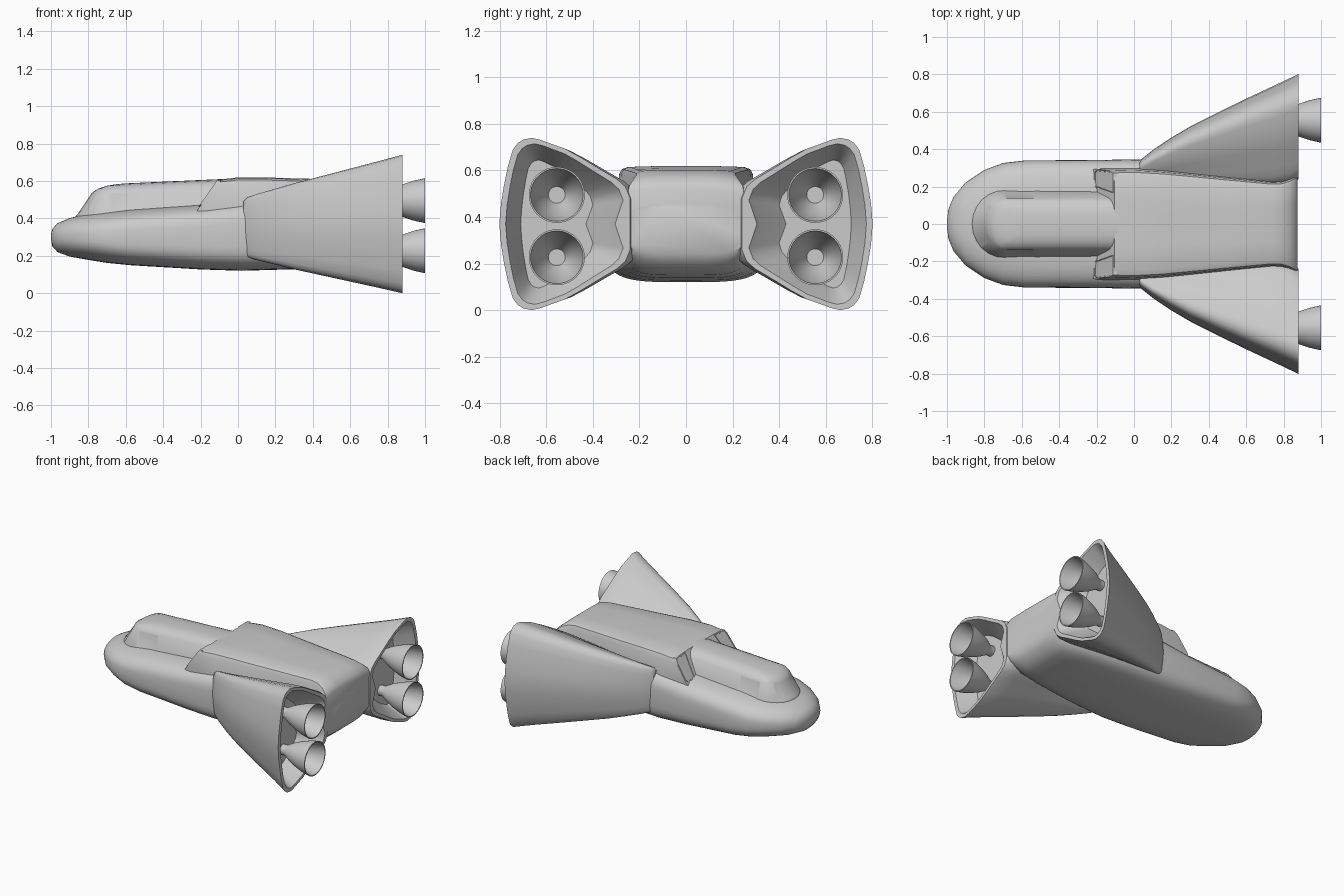
import bpy, bmesh, math

if "Cube" in bpy.data.objects:
    bpy.data.objects.remove(bpy.data.objects["Cube"])

grey = bpy.data.materials.new("hull_grey")
grey.diffuse_color = (0.6, 0.6, 0.6, 1)
grey.use_nodes = True
grey.node_tree.nodes["Principled BSDF"].inputs["Base Color"].default_value = grey.diffuse_color


def finish(bm, name, angle=40):
    bmesh.ops.recalc_face_normals(bm, faces=bm.faces)
    me = bpy.data.meshes.new(name)
    bm.to_mesh(me)
    bm.free()
    me.materials.append(grey)
    for p in me.polygons:
        p.use_smooth = True
    me.set_sharp_from_angle(angle=math.radians(angle))
    ob = bpy.data.objects.new(name, me)
    bpy.context.collection.objects.link(ob)
    return ob


def loft(rings):
    """Skin a list of equal-length closed rings and cap both ends."""
    bm = bmesh.new()
    rows = [[bm.verts.new(p) for p in r] for r in rings]
    n = len(rows[0])
    for a, b in zip(rows, rows[1:]):
        for i in range(n):
            j = (i + 1) % n
            bm.faces.new((a[i], a[j], b[j], b[i]))
    bm.faces.new(rows[0])
    bm.faces.new(rows[-1])
    return bm


def superellipse(x, hw, lo, hi, e=3.0, n=56):
    pts = []
    for i in range(n):
        a = 2 * math.pi * i / n
        c, s = math.cos(a), math.sin(a)
        pts.append((x, hw * math.copysign(abs(c) ** (2 / e), c),
                    (lo + hi) / 2 + (hi - lo) / 2 * math.copysign(abs(s) ** (2 / e), s)))
    return pts


# Lower hull with rounded nose: x, half width, bottom, top, squareness
hull = [(-1, .02, .285, .315, 2), (-.992, .08, .248, .345, 2.1), (-.965, .145, .22, .374, 2.2),
        (-.9, .222, .196, .402, 2.4), (-.8, .289, .178, .426, 2.6), (-.7, .326, .162, .438, 2.9),
        (-.58, .34, .15, .45, 3.2), (-.2, .342, .127, .475, 3.7), (.02, .346, .12, .5, 3.9),
        (.3, .33, .128, .52, 4.2), (.6, .29, .138, .52, 4.5), (.76, .265, .15, .52, 4.5),
        (.81, .26, .172, .5, 4), (.85, .262, .205, .48, 4), (.875, .262, .245, .45, 4)]
finish(loft([superellipse(*s) for s in hull]), "lower_hull")


# Cabin: stacked U-shaped outlines, tilted up to the rear
def cabin_outline(z, front, hw):
    cx = max(-.69, front + .05)
    half = [(.1, hw), (-.25, hw), (-.53, hw), (cx, hw)]
    half += [(cx - (cx - front) * math.cos(math.radians(a)), hw * math.sin(math.radians(a)))
             for a in (75, 60, 45, 30, 15)]
    flat = half + [(front, 0)] + [(x, -y) for x, y in reversed(half)]
    return [(x, y, z + .045 * (x + .87)) for x, y in flat]


cabin = [(.36, -.875, .19), (.415, -.865, .182), (.53, -.785, .138), (.553, -.75, .118),
         (.567, -.70, .09), (.573, -.65, .055), (.575, -.6, .02)]
bm = loft([cabin_outline(*c) for c in cabin])
bmesh.ops.recalc_face_normals(bm, faces=bm.faces)
# Side windows and windscreen as very shallow inset faces
flank = [f for f in bm.faces if len(f.verts) == 4 and .44 < f.calc_center_median().z < .52]
side_win = [f for f in flank if -.68 < f.calc_center_median().x < -.56]
screen = [f for f in flank if f.calc_center_median().x < -.78]
bmesh.ops.inset_individual(bm, faces=side_win, thickness=.012, depth=-.002)
if screen:
    bmesh.ops.inset_region(bm, faces=screen, thickness=.012, depth=-.002)
finish(bm, "cabin")


# Upper body behind the cabin: x, width factor, top height, front slant
def upper_ring(x, w, top, slant=0):
    half = [(.27 if slant else .312, .36), (.298, .46), (.287, top - .035), (.276, top - .014),
            (.25, top - .004), (.12, top)]
    ring = half + [(-y, z) for y, z in reversed(half)]
    return [(x + slant * (z - .6), y * w, z) for y, z in ring]


upper = [(-.108, .99, .607, .7), (0, 1, .619), (.15, .97, .619), (.3, .92, .614),
         (.5, .85, .609), (.74, .77, .602), (.79, .78, .592), (.83, .82, .575),
         (.86, .88, .55), (.875, .9, .52)]
finish(loft([upper_ring(*u) for u in upper]), "upper_body")

# Slanted intake frames on the front shoulders of the upper body: y, z
mouth_shape = [(.275, .46), (.29, .475), (.283, .578), (.272, .602), (.165, .602), (.2, .46)]
for s in (1, -1):
    rings = [[(-.108 + dx + .7 * (z - .6), s * y, z) for y, z in mouth_shape]
             for dx in (-.007, .015)]
    bm = loft(rings)
    bmesh.ops.recalc_face_normals(bm, faces=bm.faces)
    caps = [f for f in bm.faces if len(f.verts) == 6]
    mouth = min(caps, key=lambda f: f.calc_center_median().x)
    bmesh.ops.inset_region(bm, faces=[mouth], thickness=.006)
    bmesh.ops.inset_region(bm, faces=[mouth], thickness=.001, depth=-.004)
    finish(bm, "intake_" + ("left" if s > 0 else "right"), 25)

# Flared engine pods: section at the tail (lower half, mirrored about z = .37)
half = [(.2, .26), (.222, .21), (.26, .178), (.31, .15), (.36, .122), (.43, .082), (.5, .046),
        (.56, .026), (.61, .009), (.65, 0), (.69, .007), (.715, .022), (.738, .05), (.76, .12),
        (.778, .2), (.792, .28)]
section = [(.2, .37)] + half + [(.8, .37)] + [(y, .74 - z) for y, z in reversed(half)]


def pod_ring(s, x, y0, y1, h, zc=.37, dent=0):
    k = (y1 - y0) / .6
    return [(x, s * (y0 + (y - .2) * k + (dent if i == 0 else 0)),
             zc + (z - .37) * h / .37) for i, (y, z) in enumerate(section)]


# Stations: x, inner y, outer y, half height
pod = [(.03, .2, .335, .14), (.05, .2, .355, .16), (.1, .2, .395, .176), (.2, .2, .462, .203),
       (.3, .2, .521, .23), (.45, .2, .597, .266), (.6, .2, .67, .302), (.75, .2, .74, .338),
       (.83, .21, .778, .358), (.88, .24, .802, .37)]
for s in (1, -1):
    rings = [pod_ring(s, x, yi, yo, h, .352 + .018 * (x - .03) / .85) for x, yi, yo, h in pod]
    rings += [pod_ring(s, .88, .27, .775, .345, dent=.035),     # rim
              pod_ring(s, .86, .285, .765, .332, dent=.035),
              pod_ring(s, .745, .40, .71, .275, dent=.03)]      # recess floor
    tag = "left" if s > 0 else "right"
    finish(loft(rings), "engine_pod_" + tag)

    # Two rocket bells per pod: x, radius
    bell = [(.73, .036), (.775, .036), (.795, .046), (.83, .066), (.88, .087), (.94, .107),
            (1, .12), (1, .113), (.94, .100), (.88, .079), (.83, .057), (.79, .036)]
    for zc, pos in ((.495, "upper"), (.227, "lower")):
        rings = [[(x, s * .555 + r * math.cos(2 * math.pi * i / 40),
                   zc + r * math.sin(2 * math.pi * i / 40)) for i in range(40)] for x, r in bell]
        finish(loft(rings), "rocket_bell_%s_%s" % (pos, tag))
